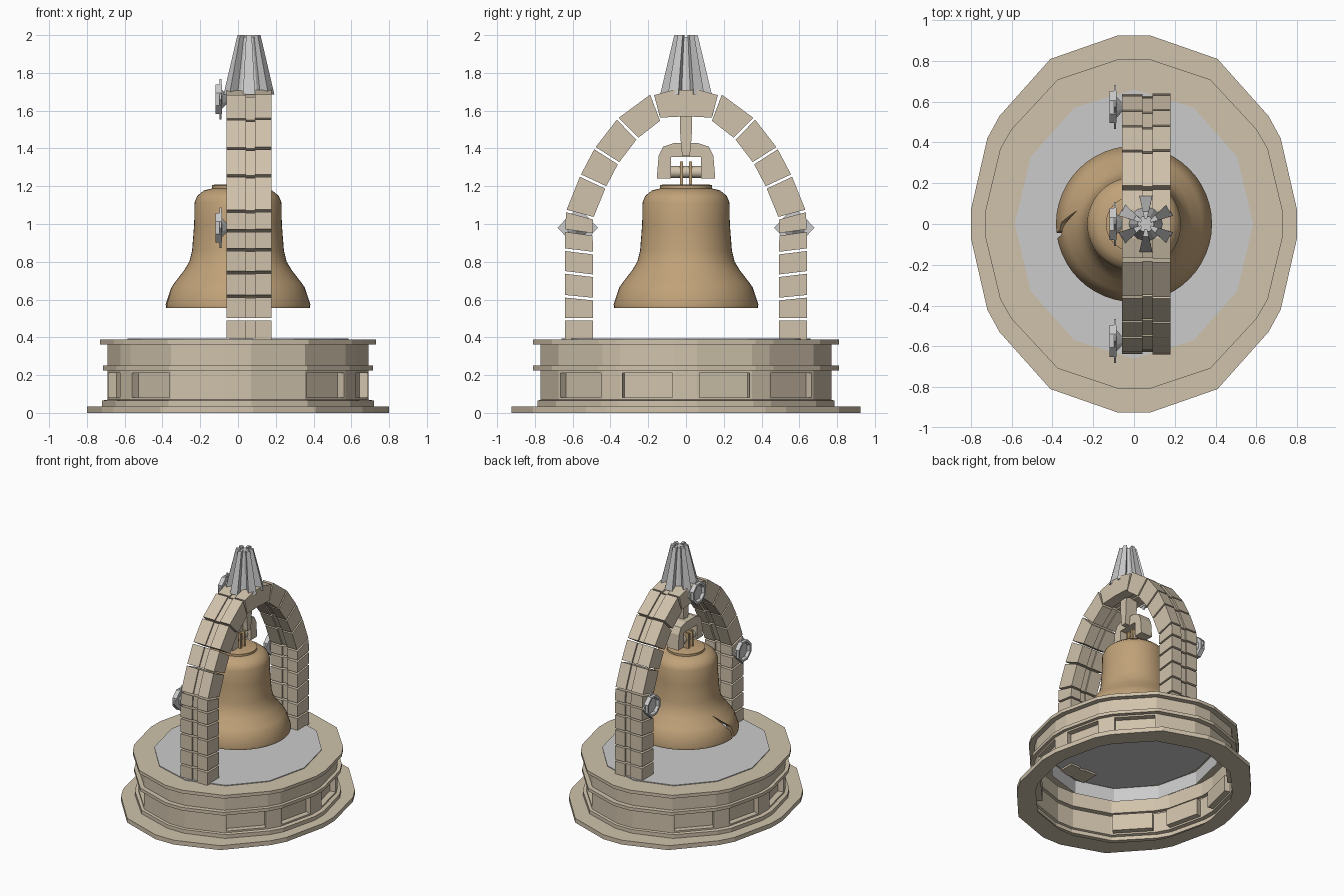
import bpy, bmesh, math
from mathutils import Vector

if "Cube" in bpy.data.objects:
    bpy.data.objects.remove(bpy.data.objects["Cube"])


def material(name, rgb):
    m = bpy.data.materials.new(name)
    m.diffuse_color = (*rgb, 1)
    m.use_nodes = True
    m.node_tree.nodes["Principled BSDF"].inputs["Base Color"].default_value = m.diffuse_color
    return m


STONE = material("stone", (0.63, 0.54, 0.41))
BRONZE = material("bronze", (0.53, 0.36, 0.19))


def finish(name, bm, mat=None, smooth=None, normals=True):
    if normals:
        bmesh.ops.recalc_face_normals(bm, faces=bm.faces)
    me = bpy.data.meshes.new(name)
    bm.to_mesh(me)
    bm.free()
    ob = bpy.data.objects.new(name, me)
    bpy.context.collection.objects.link(ob)
    if mat:
        me.materials.append(mat)
    if smooth:
        bpy.ops.object.select_all(action='DESELECT')
        bpy.context.view_layer.objects.active = ob
        ob.select_set(True)
        bpy.ops.object.shade_smooth_by_angle(angle=math.radians(smooth))
    return ob


def loft(bm, loops):
    """Join equal-length closed loops of points; returns rows of faces."""
    rings = [[bm.verts.new(p) for p in loop] for loop in loops]
    n = len(rings[0])
    rows = [[bm.faces.new((a[i], a[(i + 1) % n], b[(i + 1) % n], b[i])) for i in range(n)]
            for a, b in zip(rings, rings[1:])]
    return rings, rows


def prism(bm, pts, x0, x1):
    """Extrude a (y, z) outline along x."""
    rings, _ = loft(bm, [[(x, y, z) for y, z in pts] for x in (x0, x1)])
    for r in rings:
        bm.faces.new(r)


def circle(r, z, n, a0=0):
    return [(r * math.cos(a0 + math.tau * i / n), r * math.sin(a0 + math.tau * i / n), z) for i in range(n)]


# Plinth: hollow shell with softened twelve-sided oval plan
Q = [(.80, .07), (.72, .42), (.66, .53), (.41, .81), (.08, .925)]
PLAN = Q + [(-x, y) for x, y in Q[::-1]] + [(-x, -y) for x, y in Q] + [(x, -y) for x, y in Q[::-1]]
LEVELS = [(.68, .76, 0), (.80, .925, 0), (.80, .925, .035), (.72, .785, .035), (.72, .785, .065),
          (.69, .77, .07), (.69, .77, .225), (.715, .81, .225), (.715, .81, .25), (.69, .77, .25),
          (.69, .77, .362), (.73, .81, .362), (.73, .81, .388), (.56, .64, .388)]
bm = bmesh.new()
_, rows = loft(bm, [[(x * rx / .8, y * ry / .925, z) for x, y in PLAN] for rx, ry, z in LEVELS])
bmesh.ops.recalc_face_normals(bm, faces=bm.faces)
if rows[5][0].normal.dot(rows[5][0].calc_center_median()) < 0:
    bmesh.ops.reverse_faces(bm, faces=bm.faces)
# Recessed panels on the side facets
panels = [f for f in rows[5] if abs(f.calc_center_median().x) > .4
          and max(e.calc_length() for e in f.edges) > .2]
bmesh.ops.inset_individual(bm, faces=panels, thickness=.018)
for f in panels:
    inner = bmesh.ops.extrude_discrete_faces(bm, faces=[f])["faces"][0]
    bmesh.ops.translate(bm, verts=inner.verts, vec=-inner.normal * .045)
finish("plinth", bm, STONE, normals=False)

# Floor cap with a skirt hanging inside the plinth
bm = bmesh.new()
rings, _ = loft(bm, [[(x * .585, y * .66, z) for x, y, _ in circle(1, 0, 12)] for z in (.28, .394)])
bm.faces.new(rings[1])
finish("floor", bm)

# Bell: closed hollow profile turned about z
PROFILE = [(.12, 1.21), (.138, 1.205), (.138, 1.188), (.18, 1.178), (.215, 1.15), (.23, 1.115), (.232, 1.0),
           (.243, .86), (.258, .80), (.285, .755), (.335, .69), (.353, .665), (.383, .575), (.38, .555),
           (.345, .555), (.31, .66), (.24, .76), (.21, .87), (.20, 1.12), (.1, 1.16)]
bm = bmesh.new()
rings, _ = loft(bm, [circle(r, z, 48) for r, z in PROFILE])
bm.faces.new(rings[0])
bm.faces.new(rings[-1])
bell = finish("bell", bm, BRONZE)
# Crack at the lip on the left side
bm = bmesh.new()
prism(bm, [(-.085, .5), (-.05, .5), (-.035, .62), (.005, .655), (.065, .75), (-.005, .68), (-.055, .64)], -.5, -.15)
cutter = finish("crack_cutter", bm)
cutter.hide_render = True
cutter.hide_set(True)
mod = bell.modifiers.new("crack", 'BOOLEAN')
mod.operation, mod.object, mod.solver = 'DIFFERENCE', cutter, 'EXACT'
bpy.context.view_layer.objects.active = bell
bell.select_set(True)
bpy.ops.object.modifier_apply(modifier="crack")
bpy.ops.object.shade_smooth_by_angle(angle=math.radians(30))
bpy.data.objects.remove(cutter)

# Crown straps joining bell and yoke
bm = bmesh.new()
for y in (-.025, .025):
    prism(bm, [(y - .008, 1.2), (y + .008, 1.2), (y + .008, 1.33), (y - .008, 1.33)], -.045, .045)
finish("crown_straps", bm, BRONZE)

# Yoke, cross bar and hanger
bm = bmesh.new()
half = [(.155, 1.24), (.145, 1.36), (.12, 1.41), (.06, 1.43)]
inner = [(.08, 1.24), (.08, 1.355)]
prism(bm, half + [(-y, z) for y, z in half[::-1]] + [(-y, z) for y, z in inner] + inner[::-1], -.04, .06)
finish("yoke", bm, STONE)
bm = bmesh.new()
loft_r, _ = loft(bm, [[(a, y, 1.275 + b) for a, b, _ in circle(.032, 0, 12)] for y in (-.085, .085)])
for r in loft_r:
    bm.faces.new(r)
finish("yoke_bar", bm, STONE, 40)
bm = bmesh.new()
prism(bm, [(-.02, 1.36), (.02, 1.36), (.03, 1.46), (.033, 1.58), (-.033, 1.58), (-.03, 1.46)], 0, .10)
finish("hanger", bm, STONE)

# Arch: brick courses between joints on a centreline (y, z, joint tilt)
JOINTS = [(.567, .38, 0), (.567, .495, 0), (.567, .61, .1), (.567, .735, .12), (.567, .855, .12),
          (.567, .955, .12), (.563, 1.05, .05), (.492, 1.225, 0), (.42, 1.362, 0), (.31, 1.505, 0), (.158, 1.62, 0)]


def arch(name, x0, x1, hw):
    bm = bmesh.new()
    path = [Vector((y, z)) for y, z, _ in JOINTS] + [Vector((0, 1.632))]
    for side in (1, -1):
        for i in range(len(JOINTS) - 1):
            a, b = path[i], path[i + 1]
            d = (b - a).normalized()

            def joint(k, off):
                if k == 0:
                    ang = 0
                else:
                    t = (path[k] - path[k - 1]).normalized() + (path[k + 1] - path[k]).normalized()
                    ang = math.atan2(-t.x, t.y) + JOINTS[k][2]
                n = Vector((math.cos(ang), math.sin(ang))) * hw
                c = path[k] + d * off
                return c + n, c - n
            (ao, ai), (bo, bi) = joint(i, .007 if i else 0), joint(i + 1, -.007)
            prism(bm, [(p.x * side, p.y) for p in (ai, ao, bo, bi)], x0, x1)
    # Keystone block
    e = hw - .072
    k = [(.138 - e * .3, 1.565 - e), (.168 + e * .3, 1.68 + e), (.07, 1.707 + e)]
    prism(bm, k + [(-y, z) for y, z in k[::-1]] + [(0, 1.572 - e)], x0, x1)
    finish(name, bm, STONE)


arch("arch_left_course", -.06, .042, .071)
arch("arch_middle_course", .042, .09, .06)
arch("arch_right_course", .09, .178, .074)

# Fluted spire: tapering core with six splayed fins
bm = bmesh.new()
rings, _ = loft(bm, [circle(.085, 1.69, 12), circle(.04, 1.99, 12)])
for r in rings:
    bm.faces.new(r)
for i in range(6):
    a = math.radians(30 + 60 * i)
    u, v = Vector((math.cos(a), math.sin(a), 0)), Vector((-math.sin(a), math.cos(a), 0))
    loops = []
    for z, r0, r1, w in ((1.685, .05, .137, .032), (2.0, .025, .062, .015)):
        loops.append([u * r0 - v * w * .4 + Vector((0, 0, z)), u * r1 - v * w + Vector((0, 0, z)),
                      u * r1 + v * w + Vector((0, 0, z)), u * r0 + v * w * .4 + Vector((0, 0, z))])
    rings, _ = loft(bm, loops)
    for r in rings:
        bm.faces.new(r)
finish("spire", bm).location.x = .058

# Round lamps on the left face, each with a diamond backplate
LAMP = [(-.055, .02), (-.085, .055), (-.085, .085), (-.12, .085), (-.12, .068), (-.10, .058), (-.10, .02)]
for name, y, z in (("lamp_top", 0, 1.66), ("lamp_back", .573, .98), ("lamp_front", -.573, .98)):
    bm = bmesh.new()
    rings, _ = loft(bm, [[(x, a, b) for a, b, _ in circle(r, 0, 8, math.pi / 8)] for x, r in LAMP])
    bm.faces.new(rings[0])
    bm.faces.new(rings[-1])
    prism(bm, [(a, b) for a, b, _ in circle(.108, 0, 4)], -.098, -.088)
    finish(name, bm).location = (0, y, z)
